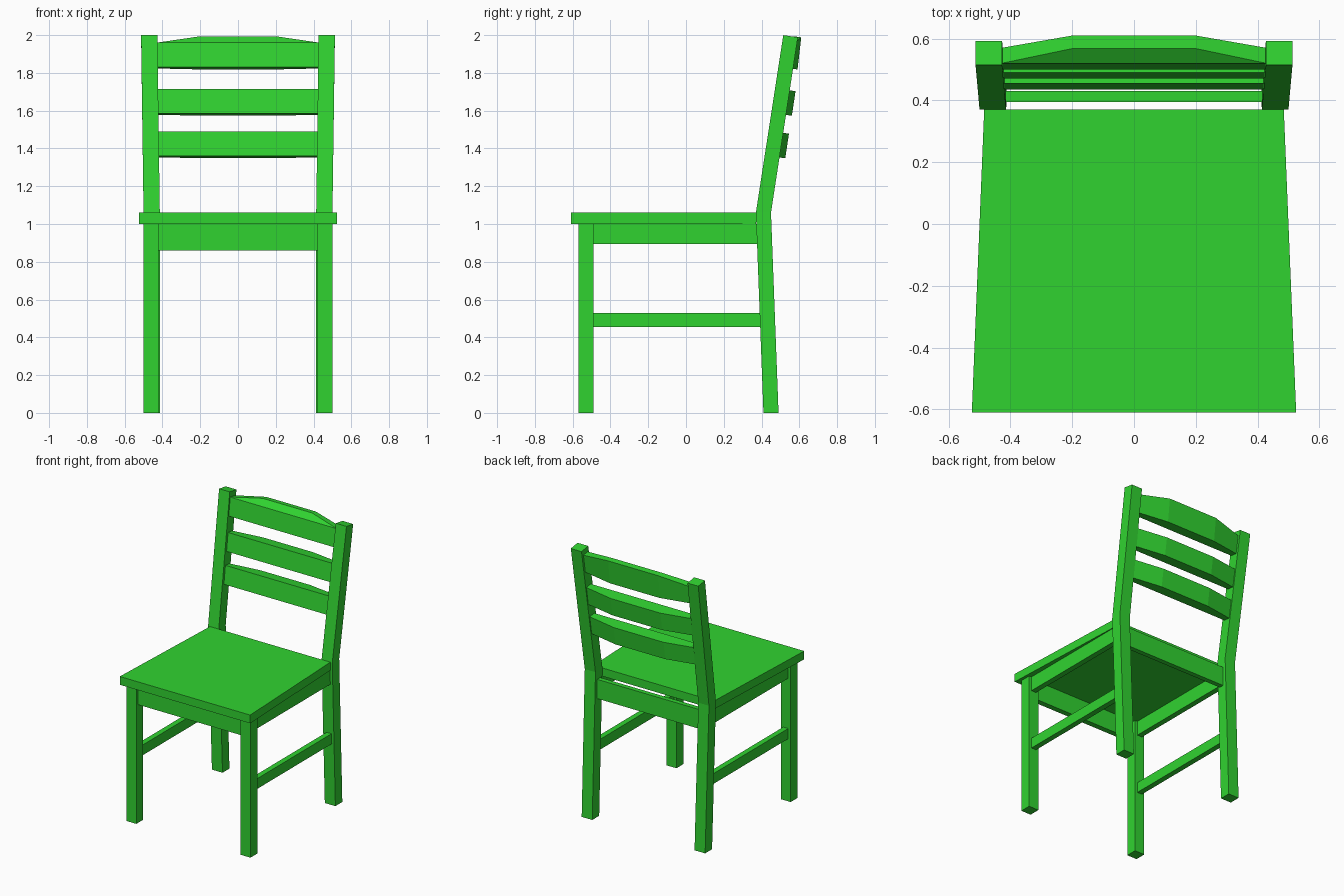
import bpy
import bmesh

if "Cube" in bpy.data.objects:
    bpy.data.objects.remove(bpy.data.objects["Cube"])

green = bpy.data.materials.new("green_paint")
green.diffuse_color = (0.03, 0.65, 0.03, 1)
green.use_nodes = True
green.node_tree.nodes["Principled BSDF"].inputs["Base Color"].default_value = green.diffuse_color


def make(name, verts, faces):
    bm = bmesh.new()
    vs = [bm.verts.new(v) for v in verts]
    for f in faces:
        bm.faces.new([vs[i] for i in f])
    bmesh.ops.recalc_face_normals(bm, faces=bm.faces)
    mesh = bpy.data.meshes.new(name)
    bm.to_mesh(mesh)
    bm.free()
    mesh.materials.append(green)
    ob = bpy.data.objects.new(name, mesh)
    bpy.context.collection.objects.link(ob)
    return ob


def loft(name, rings):
    """Skin a stack of four-point rings and close both ends."""
    faces = [(0, 1, 2, 3), tuple(4 * (len(rings) - 1) + i for i in range(4))]
    for r in range(len(rings) - 1):
        for i in range(4):
            a, b = 4 * r + i, 4 * r + (i + 1) % 4
            faces.append((a, b, b + 4, a + 4))
    return make(name, [v for ring in rings for v in ring], faces)


def ring(x0, x1, y0, y1, z0, z1=None):
    """Rectangle in plan; z1 is the height of its back edge."""
    z1 = z0 if z1 is None else z1
    return [(x0, y0, z0), (x1, y0, z0), (x1, y1, z1), (x0, y1, z1)]


def box(name, x0, x1, y0, y1, z0, z1):
    return loft(name, [ring(x0, x1, y0, y1, z0), ring(x0, x1, y0, y1, z1)])


def slat(name, z0, z1, y_front, rise=0.0):
    """Leaning slat with a straight front and a back bulging in three segments."""
    verts = []
    for z, y, up in ((z0, y_front - 0.15 * (z1 - z0), 0), (z1, y_front, rise)):
        for x, dy, mid in ((-0.43, 0, 0), (0.43, 0, 0), (0.43, 0.05, 0), (0.2, 0.09, 1),
                           (-0.2, 0.09, 1), (-0.43, 0.05, 0), (-0.2, 0.048, 1), (0.2, 0.048, 1)):
            verts.append((x, y + dy, z - 0.13 * dy + up * mid))
    # walls, then the caps split along the inner curve
    faces = [(i, (i + 1) % 6, 8 + (i + 1) % 6, 8 + i) for i in range(6)]
    for k in (0, 8):
        for f in ((0, 1, 7, 6), (0, 6, 4, 5), (6, 7, 3, 4), (7, 1, 2, 3)):
            faces.append(tuple(k + i for i in f))
    return make(name, verts, faces)


# Seat, wider at the front
seat_plan = [(-0.525, -0.61), (0.525, -0.61), (0.485, 0.37), (-0.485, 0.37)]
loft("seat", [[(x, y, z) for x, y in seat_plan] for z in (1.0, 1.06)])

for side, s in (("left", -1), ("right", 1)):
    # Legs; the back leg bends at the seat and carries the backrest
    box(f"front_leg_{side}", s * 0.42, s * 0.50, -0.57, -0.49, 0, 1.0)
    loft(f"back_leg_{side}", [
        ring(s * 0.412, s * 0.497, 0.41, 0.49, 0),
        ring(s * 0.414, s * 0.50, 0.37, 0.45, 1.06),
        ring(s * 0.427, s * 0.513, 0.515, 0.592, 2.0, 1.988)])
    # Side rails under the seat and lower stretchers
    box(f"side_apron_{side}", s * 0.44, s * 0.48, -0.50, 0.39, 0.895, 1.0)
    box(f"side_stretcher_{side}", s * 0.44, s * 0.48, -0.50, 0.41, 0.455, 0.53)

# Front and back rails
box("front_apron", -0.43, 0.43, -0.55, -0.51, 0.86, 1.0)
box("back_apron", -0.42, 0.42, 0.395, 0.43, 0.86, 1.0)

# Backrest slats, the top one arched
slat("lower_slat", 1.36, 1.49, 0.455)
slat("middle_slat", 1.585, 1.715, 0.49)
slat("top_slat", 1.83, 1.96, 0.52, rise=0.04)
